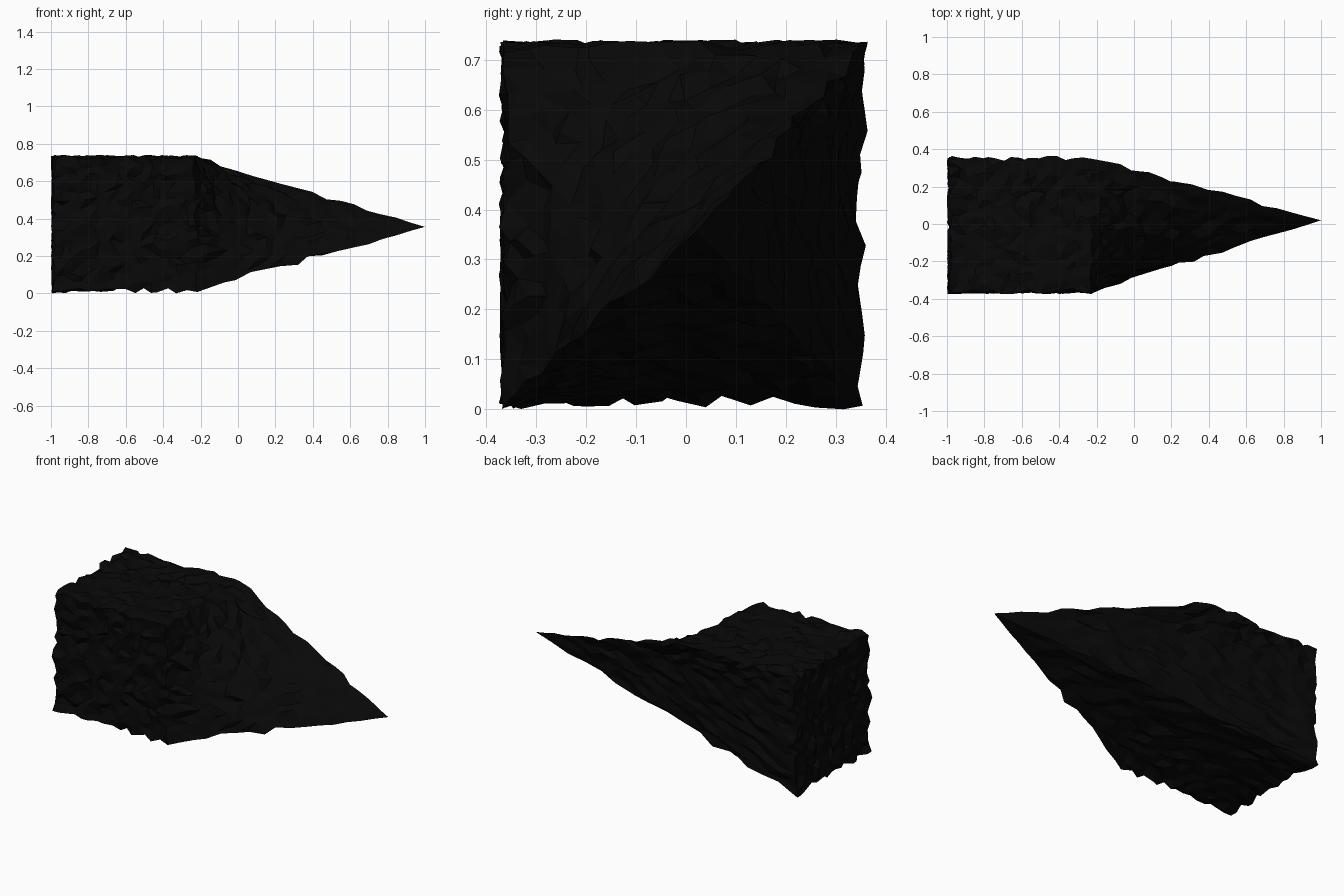
import bpy
import bmesh
import random
from mathutils import Vector

if "Cube" in bpy.data.objects:
    bpy.data.objects.remove(bpy.data.objects["Cube"])

random.seed(4)

# near-black stone
stone = bpy.data.materials.new("black_stone")
stone.diffuse_color = (0.0024, 0.0024, 0.0024, 1)
stone.use_nodes = True
stone.node_tree.nodes["Principled BSDF"].inputs["Base Color"].default_value = stone.diffuse_color

# a box with its low back right corner pulled out into a sharp tip
END, SHOULDER = -0.985, -0.23
FRONT, BACK, LOW, HIGH = -0.36, 0.35, 0.018, 0.73
corners = {
    "end_front_low": (END, FRONT, LOW),
    "end_front_high": (END, FRONT, HIGH),
    "end_back_high": (END, BACK, HIGH),
    "end_back_low": (END, BACK, LOW),
    "front_low": (SHOULDER, FRONT, LOW),
    "front_high": (SHOULDER, FRONT, HIGH),
    "back_high": (SHOULDER, BACK, HIGH),
    "tip": (1.0, 0.02, 0.36),
}
panels = [
    ("end_front_low", "end_front_high", "end_back_high", "end_back_low"),
    ("end_front_low", "front_low", "front_high", "end_front_high"),
    ("end_front_high", "front_high", "back_high", "end_back_high"),
    ("front_low", "tip", "back_high", "front_high"),
    ("end_back_low", "end_back_high", "back_high", "tip"),
    ("end_front_low", "end_back_low", "tip", "front_low"),
]

# each panel is a twisted grid of small facets
CELLS = 16
bm = bmesh.new()
for panel in panels:
    a, b, c, d = (Vector(corners[name]) for name in panel)
    grid = []
    for i in range(CELLS + 1):
        u = i / CELLS
        left, right = a.lerp(b, u), d.lerp(c, u)
        grid.append([bm.verts.new(left.lerp(right, j / CELLS)) for j in range(CELLS + 1)])
    for i in range(CELLS):
        for j in range(CELLS):
            bm.faces.new((grid[i][j], grid[i + 1][j], grid[i + 1][j + 1], grid[i][j + 1]))
bmesh.ops.remove_doubles(bm, verts=bm.verts[:], dist=0.0005)
bmesh.ops.recalc_face_normals(bm, faces=bm.faces[:])

# chip the surface, less towards the thin tip
for v in bm.verts:
    amount = 0.015 * min(1.0, max(0.0, (1.0 - v.co.x) / 0.5))
    v.co += Vector([random.uniform(-amount, amount) for _ in range(3)])
    v.co.x = max(-1.0, v.co.x)
bmesh.ops.triangulate(bm, faces=bm.faces[:])
lowest = min(v.co.z for v in bm.verts)
bmesh.ops.translate(bm, verts=bm.verts[:], vec=(0, 0, -lowest))

mesh = bpy.data.meshes.new("stone_shard")
bm.to_mesh(mesh)
bm.free()
mesh.materials.append(stone)
shard = bpy.data.objects.new("stone_shard", mesh)
bpy.context.collection.objects.link(shard)
